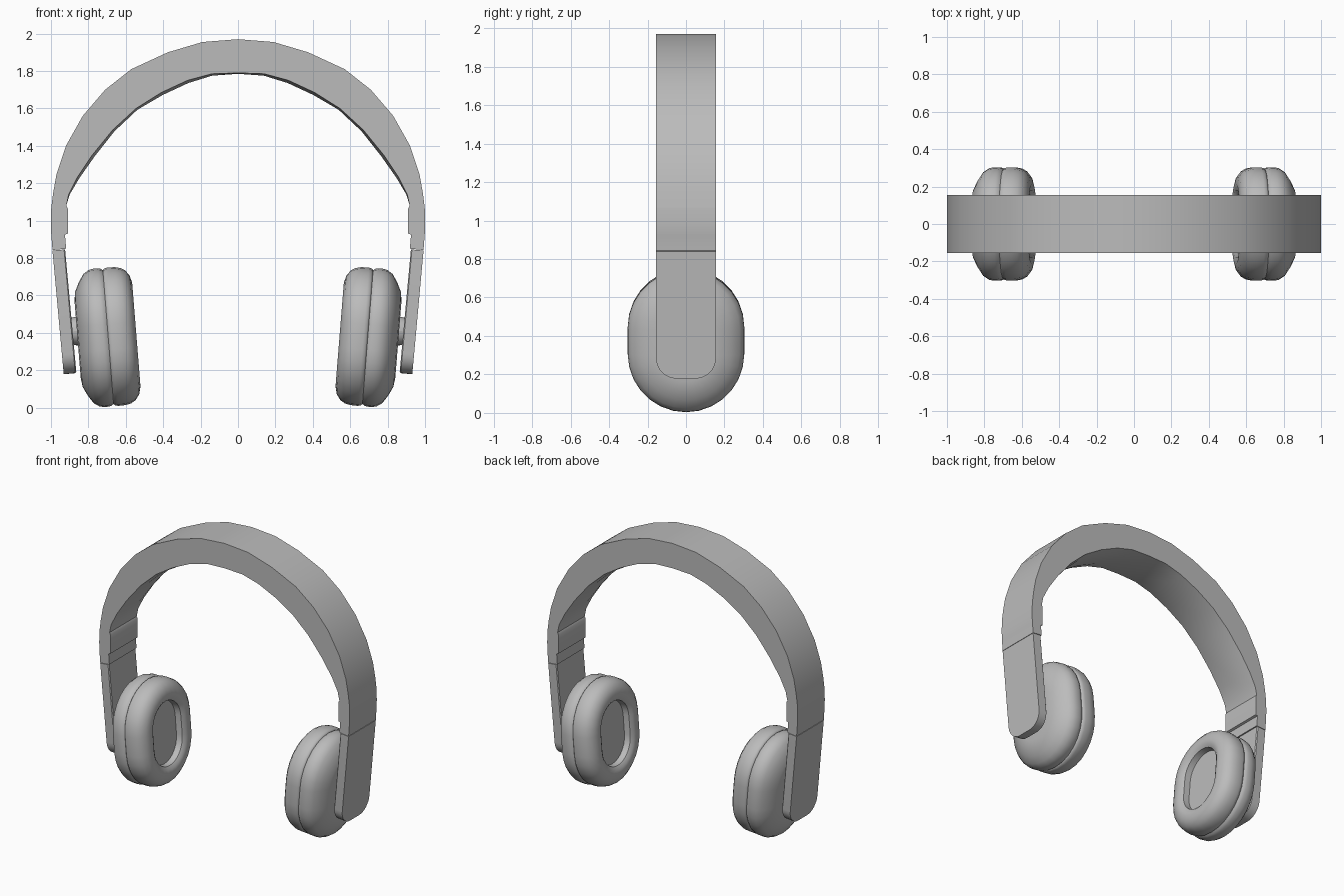
import bpy, bmesh, math
from mathutils import Matrix, Vector

cube = bpy.data.objects.get("Cube")
if cube:
    bpy.data.objects.remove(cube, do_unlink=True)

grey = bpy.data.materials.new("plain grey")
grey.use_nodes = True
grey.diffuse_color = (0.5, 0.5, 0.5, 1)
grey.node_tree.nodes["Principled BSDF"].inputs["Base Color"].default_value = (0.5, 0.5, 0.5, 1)

HALF = 0.155  # half width of band and arms


def loft(name, rings, matrix=Matrix(), angle=35):
    """Skin a list of closed rings and cap both ends."""
    bm = bmesh.new()
    loops = [[bm.verts.new(matrix @ Vector(p)) for p in ring] for ring in rings]
    n = len(loops[0])
    for a, b in zip(loops, loops[1:]):
        for i in range(n):
            j = (i + 1) % n
            bm.faces.new((a[i], a[j], b[j], b[i]))
    bm.faces.new(loops[0])
    bm.faces.new(loops[-1])
    bmesh.ops.recalc_face_normals(bm, faces=bm.faces)
    mesh = bpy.data.meshes.new(name)
    bm.to_mesh(mesh)
    bm.free()
    mesh.materials.append(grey)
    obj = bpy.data.objects.new(name, mesh)
    bpy.context.collection.objects.link(obj)
    bpy.ops.object.select_all(action='DESELECT')
    obj.select_set(True)
    bpy.context.view_layer.objects.active = obj
    bpy.ops.object.shade_smooth_by_angle(angle=math.radians(angle))
    return obj


# Headband: outer x, z, inner x, z, bulge of the padded underside
band = [
    (0, 1.97, 0, 1.79, .005), (.19, 1.955, .14, 1.785, .01),
    (.375, 1.90, .27, 1.75, .015), (.57, 1.81, .41, 1.685, .015),
    (.71, 1.70, .545, 1.60, .01), (.83, 1.56, .67, 1.485, .012),
    (.92, 1.40, .78, 1.35, .015), (.97, 1.25, .86, 1.23, .012),
    (.988, 1.15, .905, 1.14, .005), (.998, 1.07, .918, 1.08, 0),
    (.999, 1.06, .91, 1.065, 0), (1, .99, .91, .99, 0),
    (.999, .93, .91, .93, 0), (.998, .925, .925, .925, 0),
    (.992, .843, .919, .85, 0),
]


def band_ring(side, ox, oz, ix, iz, bulge):
    inward = (Vector((0, 1)) - Vector((ix, iz))).normalized() * bulge
    bx, bz = ix + inward.x, iz + inward.y
    return [(side * x, y, z) for x, y, z in (
        (ox, -HALF, oz), (ox, HALF, oz), (ix, HALF, iz),
        (bx, HALF / 2, bz), (bx, -HALF / 2, bz), (ix, -HALF, iz))]


loft("headband", [band_ring(-1, *p) for p in reversed(band[1:])]
     + [band_ring(1, *p) for p in band])


def stadium(a, inset, radius=.305, straight=.068, steps=14):
    """Rounded upright outline, at depth a along x."""
    r = radius - inset
    pts = []
    for sign in (1, -1):
        for i in range(steps + 1):
            t = math.pi * i / steps
            pts.append((a, sign * r * math.cos(t), sign * (straight + r * math.sin(t))))
    return pts


def arm_ring(a, shrink):
    """Plate outline with rounded lower corners, hung from its top."""
    half, length, r = HALF - shrink, .664 - shrink, .105
    pts = [(a, half, 0)]
    for cy, start in ((half - r, 0), (r - half, 90)):
        for i in range(9):
            t = math.radians(start + i * 90 / 8)
            pts.append((a, cy + r * math.cos(t), r - length - r * math.sin(t)))
    return pts + [(a, -half, 0)]


# Ear cup: depth along its axis, inset from the widest outline
cushion = [
    (-.095, .15), (-.138, .146), (-.152, .125), (-.157, .095), (-.147, .055),
    (-.125, .025), (-.1, .01), (-.07, .003), (-.03, .002), (-.015, .006), (-.006, .014)]
shell = [
    (-.006, .014), (.005, .006), (.02, .002), (.045, .002), (.07, .007),
    (.1, .027), (.128, .07), (.152, .12), (.158, .17)]

for side, label in ((1, "left"), (-1, "right")):
    flip = Matrix.Diagonal((side, 1, 1, 1))
    tilt = Matrix.Rotation(math.radians(4.6), 4, 'Y')
    cup = flip @ Matrix.Translation((.7, 0, .377)) @ tilt
    loft(label + "_ear_cushion", [stadium(*p) for p in cushion], cup, 50)
    loft(label + "_ear_shell", [stadium(*p) for p in shell], cup, 50)

    # Pivot joining the cup to the arm
    pivot = flip @ Matrix.Translation((.858, 0, .41)) @ tilt
    loft(label + "_pivot", [stadium(a, 0, r, 0) for a, r in
                            ((-.02, .078), (.012, .076), (.04, .07))], pivot)

    # Arm hanging below the band
    arm = flip @ Matrix.Translation((.992, 0, .84)) @ Matrix.Rotation(math.radians(5.2), 4, 'Y')
    loft(label + "_arm", [arm_ring(*p) for p in
                          ((-.068, .006), (-.062, 0), (0, 0))], arm)
